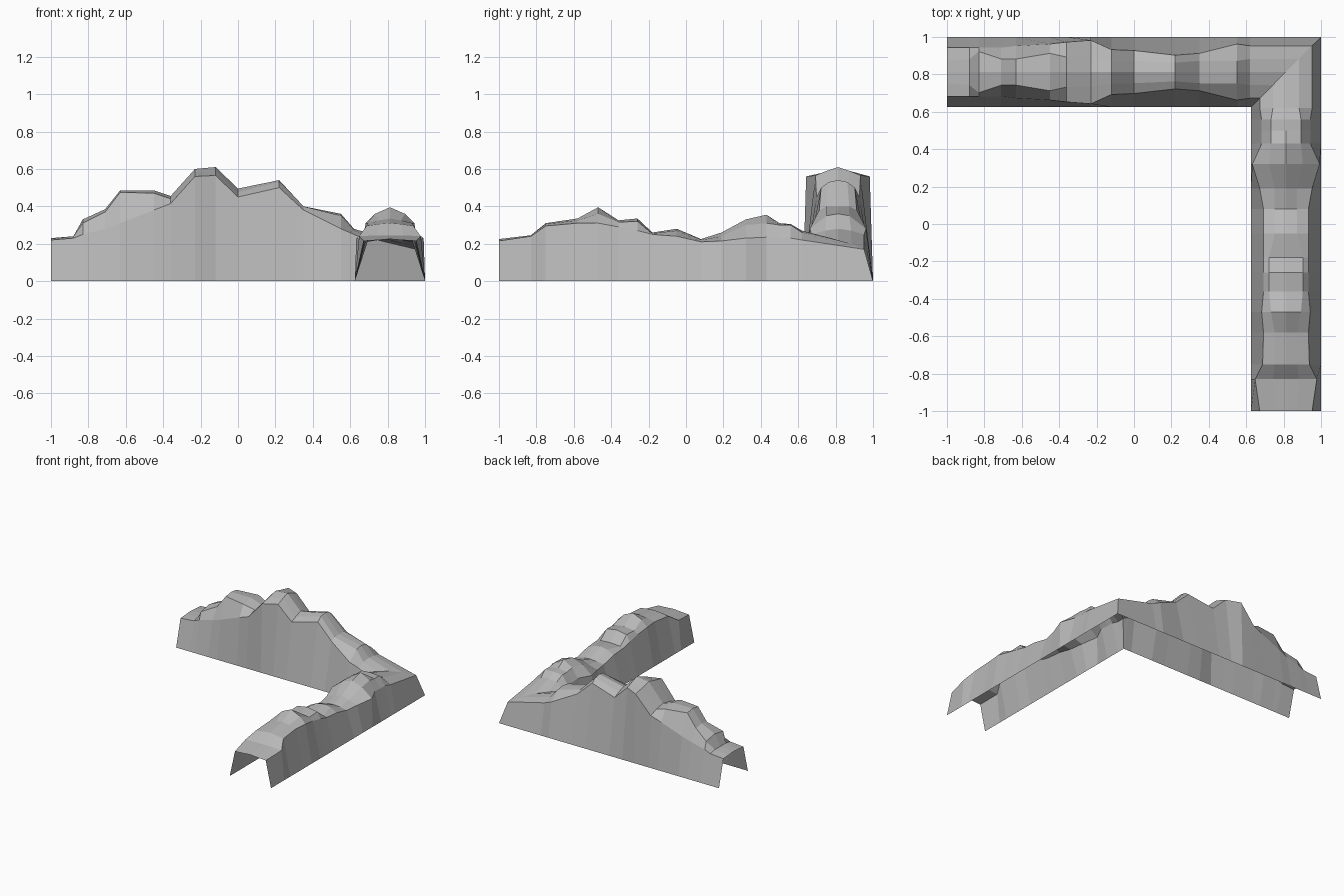
import bpy
import bmesh

cube = bpy.data.objects.get("Cube")
if cube:
    bpy.data.objects.remove(cube, do_unlink=True)

CENTRE = 0.8125      # centre line of both wings
HALF_WIDTH = 0.1875  # half the footprint width

# Each station: position, shoulder half width, shoulder height,
# crown half width, crown height, ridge height
back_wing = [
    (-1, .13, .22, .06, .225, .23),
    (-.88, .13, .23, .07, .24, .24),
    (-.83, .13, .25, .11, .31, .33),
    (-.71, .13, .28, .07, .37, .385),
    (-.63, .14, .31, .07, .475, .485),
    (-.45, .15, .38, .1, .47, .485),
    (-.36, .16, .415, .08, .44, .455),
    (-.23, .17, .56, .08, .58, .6),
    (-.12, .12, .565, .06, .59, .61),
    (0, .115, .45, .06, .475, .495),
    (.22, .09, .5, .05, .53, .54),
    (.35, .1, .38, .06, .4, .4),
    (.55, .15, .28, .06, .35, .36),
    (.62, .14, .25, .07, .27, .28),
]
side_wing = [
    (.62, .14, .22, .07, .26, .27),
    (.56, .13, .23, .08, .3, .305),
    (.5, .13, .23, .08, .3, .31),
    (.43, .13, .235, .08, .31, .355),
    (.32, .18, .23, .09, .3, .33),
    (.19, .14, .215, .06, .24, .26),
    (.08, .12, .21, .06, .22, .225),
    (-.05, .12, .24, .06, .27, .28),
    (-.18, .12, .25, .09, .255, .26),
    (-.26, .12, .27, .09, .32, .335),
    (-.36, .12, .29, .09, .315, .325),
    (-.47, .13, .31, .08, .36, .395),
    (-.58, .12, .31, .06, .325, .335),
    (-.75, .125, .295, .06, .305, .31),
    (-.83, .165, .24, .07, .245, .245),
    (-1, .14, .215, .06, .22, .225),
]


def section(shoulder, shoulder_z, crown, crown_z, ridge_z):
    """Symmetric cross-section from the outer base to the inner base."""
    outer = [(HALF_WIDTH, 0), (shoulder, shoulder_z), (crown, crown_z)]
    inner = [(-offset, height) for offset, height in reversed(outer)]
    return outer + [(0, ridge_z)] + inner


# Sections along the back wing, the mitred corner, then the side wing
rings = []
for position, *shape in back_wing:
    rings.append([(position, CENTRE + t, z) for t, z in section(*shape)])

corner = section(.14, .17, .07, .2, .22)
corner[-2] = (-.14, .225)
corner[-3] = (-.07, .225)
rings.append([(CENTRE + t, CENTRE + t, z) for t, z in corner])

for position, *shape in side_wing:
    rings.append([(CENTRE + t, position, z) for t, z in section(*shape)])

# Skin the sections into one shell, open underneath and at both ends
bm = bmesh.new()
verts = [[bm.verts.new(point) for point in ring] for ring in rings]
for ring, following in zip(verts, verts[1:]):
    for j in range(len(ring) - 1):
        bm.faces.new((ring[j], ring[j + 1], following[j + 1], following[j]))

mesh = bpy.data.meshes.new("mountain_ridge")
bm.to_mesh(mesh)
bm.free()

# Plain rock colour
rock = bpy.data.materials.new("rock_grey")
rock.use_nodes = True
colour = (.48, .48, .48, 1)
rock.diffuse_color = colour
rock.node_tree.nodes["Principled BSDF"].inputs["Base Color"].default_value = colour
mesh.materials.append(rock)

ridge = bpy.data.objects.new("mountain_ridge", mesh)
bpy.context.collection.objects.link(ridge)
